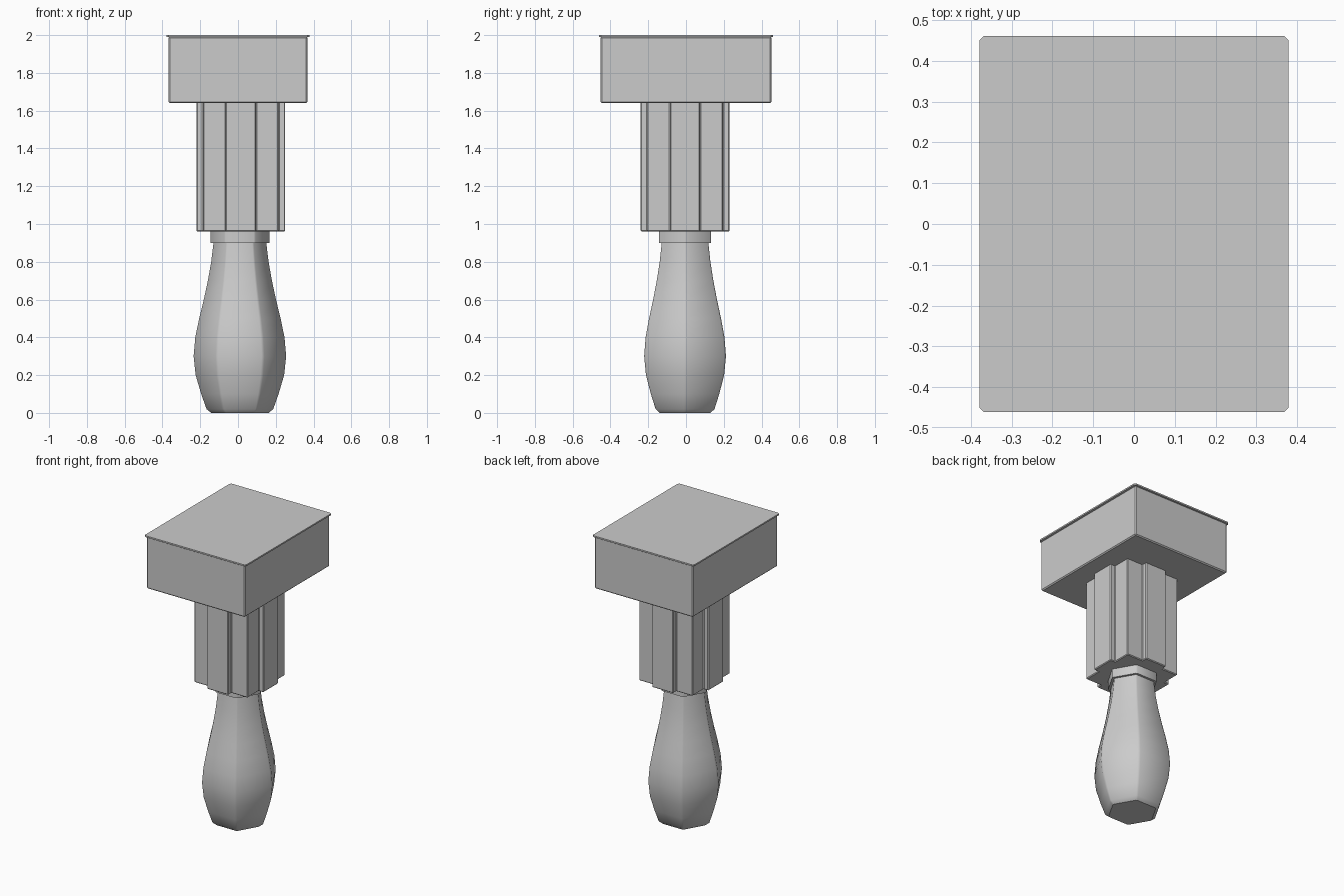
import bpy, bmesh, math
from mathutils import Vector

if "Cube" in bpy.data.objects:
    bpy.data.objects.remove(bpy.data.objects["Cube"])


def finish(name, bm, bevel=0.0, smooth=False):
    bmesh.ops.recalc_face_normals(bm, faces=bm.faces)
    mesh = bpy.data.meshes.new(name)
    bm.to_mesh(mesh)
    bm.free()
    ob = bpy.data.objects.new(name, mesh)
    bpy.context.collection.objects.link(ob)
    if bevel:
        mod = ob.modifiers.new("edge_bevel", 'BEVEL')
        mod.width = bevel
        mod.segments = 1
        mod.limit_method = 'ANGLE'
    if smooth:
        bpy.ops.object.select_all(action='DESELECT')
        ob.select_set(True)
        bpy.context.view_layer.objects.active = ob
        bpy.ops.object.shade_smooth_by_angle(angle=math.radians(35))
    return ob


def loft(name, section, rings, centre, bevel=0.0, smooth=False):
    """Stack scaled copies of a 2D section: rings are (z, scale)."""
    bm = bmesh.new()
    loops = [[bm.verts.new((centre[0] + x * s, centre[1] + y * s, z))
              for x, y in section] for z, s in rings]
    n = len(section)
    for a, b in zip(loops, loops[1:]):
        for i in range(n):
            j = (i + 1) % n
            bm.faces.new((a[i], a[j], b[j], b[i]))
    bm.faces.new(loops[0][::-1])
    bm.faces.new(loops[-1])
    return finish(name, bm, bevel, smooth)


def rectangle(hx, hy, cut=0.0):
    if not cut:
        return [(-hx, -hy), (hx, -hy), (hx, hy), (-hx, hy)]
    return [(-hx + cut, -hy), (hx - cut, -hy), (hx, -hy + cut), (hx, hy - cut),
            (hx - cut, hy), (-hx + cut, hy), (-hx, hy - cut), (-hx, -hy + cut)]


# Hexagon with slightly eased corners, points along x
corners = [Vector((math.cos(math.radians(60 * i)), math.sin(math.radians(60 * i))))
           for i in range(6)]
hexagon = []
for i, c in enumerate(corners):
    for other in (corners[i - 1], corners[(i + 1) % 6]):
        hexagon.append(tuple(c.lerp(other, 0.04)))

# Bulging grip
grip_profile = [(0.0, 0.155), (0.02, 0.18), (0.10, 0.209), (0.20, 0.239), (0.30, 0.25),
                (0.40, 0.241), (0.50, 0.22), (0.60, 0.195), (0.70, 0.173),
                (0.80, 0.155), (0.905, 0.142)]
loft("handle_grip", hexagon, grip_profile, (0.01, -0.005), smooth=True)

# Collar between grip and shaft
loft("handle_collar", hexagon, [(0.90, 0.16), (0.97, 0.16)], (0.01, -0.005), smooth=True)

# Shaft: square with a raised rib on every side
quarter = [(0.2, -0.2), (0.2, -0.08), (0.235, -0.08), (0.235, 0.08), (0.2, 0.08)]
ribbed = []
for k in range(4):
    c, s = round(math.cos(k * math.pi / 2)), round(math.sin(k * math.pi / 2))
    ribbed += [(x * c - y * s, x * s + y * c) for x, y in quarter]
loft("ribbed_shaft", ribbed, [(0.96, 1), (1.645, 1)], (0.015, -0.005), bevel=0.005)

# Head block and its thin overhanging top plate
loft("head_block", rectangle(0.368, 0.453), [(1.64, 1), (1.992, 1)], (0, 0), bevel=0.007)
loft("head_top_plate", rectangle(0.379, 0.461, 0.01), [(1.99, 1), (2.0, 1)], (0, 0))
